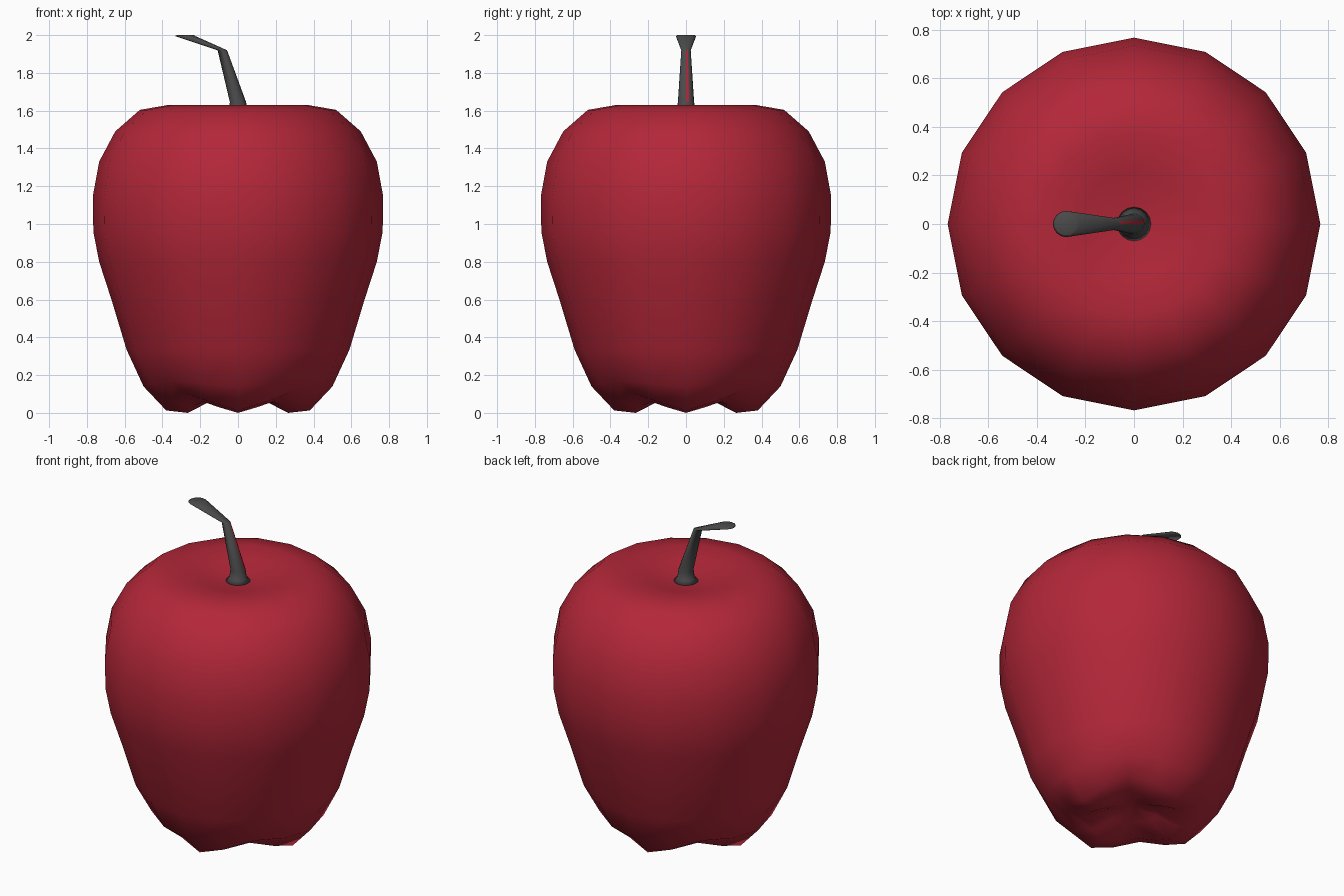
import bpy, bmesh, math

if "Cube" in bpy.data.objects:
    bpy.data.objects.remove(bpy.data.objects["Cube"])

SIDES = 16


def material(name, rgb):
    m = bpy.data.materials.new(name)
    m.diffuse_color = (*rgb, 1)
    m.use_nodes = True
    m.node_tree.nodes["Principled BSDF"].inputs["Base Color"].default_value = m.diffuse_color
    return m


def loft(name, rings, mats=(), red_strip=()):
    """Skin horizontal rings (x, z, radius, lobe lift) and close both ends."""
    bm = bmesh.new()
    loops = []
    for x, z, r, lift in rings:
        loop = []
        for i in range(SIDES):
            a = 2 * math.pi * i / SIDES
            dz = lift * (1 - math.cos(4 * a)) / 2
            loop.append(bm.verts.new((x + r * math.cos(a), r * math.sin(a), z + dz)))
        loops.append(loop)
    for k in range(len(loops) - 1):
        lo, hi = loops[k], loops[k + 1]
        for i in range(SIDES):
            j = (i + 1) % SIDES
            f = bm.faces.new((lo[i], lo[j], hi[j], hi[i]))
            if k in red_strip and i == 0:
                f.material_index = 1
    bm.faces.new(loops[0][::-1])
    bm.faces.new(loops[-1])
    for f in bm.faces:
        f.smooth = True
    me = bpy.data.meshes.new(name)
    bm.to_mesh(me)
    bm.free()
    for m in mats:
        me.materials.append(m)
    ob = bpy.data.objects.new(name, me)
    bpy.context.collection.objects.link(ob)
    return ob


red = material("red_skin", (0.45, 0.02, 0.04))
grey = material("stem_grey", (0.07, 0.07, 0.07))

# Fruit: four-lobed underside, tapering body, shallow dish on top
fruit = [
    (0.03, 0.11, 0), (0.13, 0.07, 0.02), (0.265, 0.0, 0.06), (0.38, 0.013, 0.09),
    (0.50, 0.14, 0.03), (0.59, 0.335, 0), (0.67, 0.60, 0), (0.735, 0.80, 0),
    (0.766, 0.96, 0), (0.768, 1.15, 0), (0.735, 1.33, 0), (0.65, 1.49, 0),
    (0.52, 1.604, 0), (0.37, 1.63, 0), (0.22, 1.605, 0), (0.07, 1.575, 0),
]
loft("apple_body", [(0, z, r, lift) for r, z, lift in fruit], [red])

# Stem: flared foot, bent shaft, wide flat tip; one narrow red side
loft("stem", [
    (0, 1.57, 0.075, 0), (0, 1.595, 0.05, 0), (0, 1.645, 0.043, 0),
    (-0.083, 1.92, 0.025, 0), (-0.28, 1.995, 0.054, 0), (-0.28, 2.0, 0.045, 0),
], [grey, red], red_strip=(2,))
